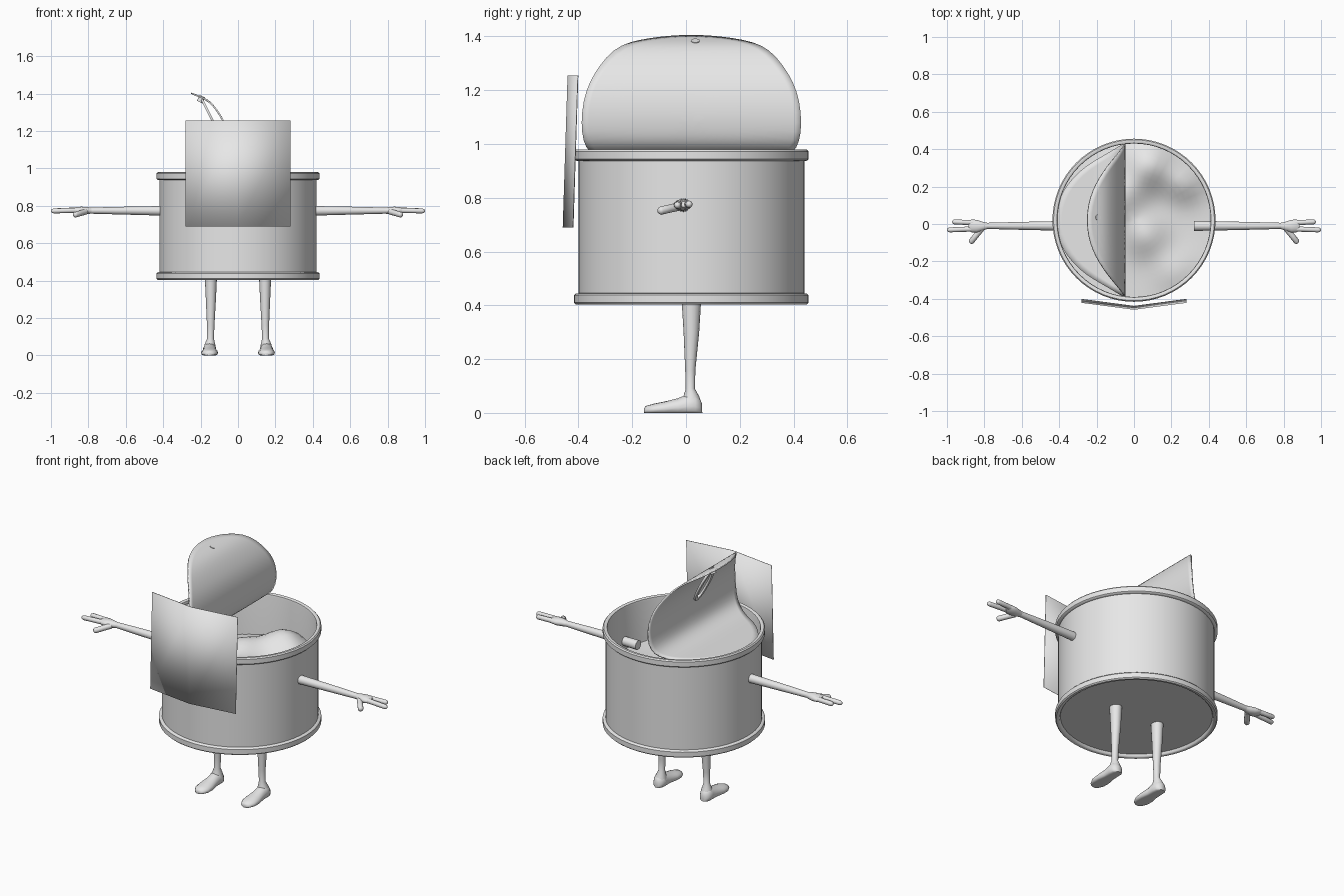
import bpy, bmesh, math
from mathutils import Vector

if "Cube" in bpy.data.objects:
    bpy.data.objects.remove(bpy.data.objects["Cube"])

GREY = bpy.data.materials.new("plain_grey")
GREY.diffuse_color = (0.8, 0.8, 0.8, 1)
GREY.use_nodes = True
GREY.node_tree.nodes["Principled BSDF"].inputs["Base Color"].default_value = GREY.diffuse_color
CY = 0.02  # y of the can's axis


def finish(name, bm, angle=40):
    bmesh.ops.remove_doubles(bm, verts=bm.verts, dist=1e-5)
    bmesh.ops.recalc_face_normals(bm, faces=bm.faces)
    me = bpy.data.meshes.new(name)
    bm.to_mesh(me)
    bm.free()
    me.materials.append(GREY)
    ob = bpy.data.objects.new(name, me)
    bpy.context.collection.objects.link(ob)
    bpy.ops.object.select_all(action='DESELECT')
    ob.select_set(True)
    bpy.context.view_layer.objects.active = ob
    bpy.ops.object.shade_smooth_by_angle(angle=math.radians(angle))
    return ob


def lathe(name, profile, n=64):
    bm = bmesh.new()
    vs = [bm.verts.new((r, CY, z)) for r, z in profile]
    es = [bm.edges.new(p) for p in zip(vs, vs[1:])]
    bmesh.ops.spin(bm, geom=vs + es, cent=(0, CY, 0), axis=(0, 0, 1),
                   angle=2 * math.pi, steps=n)
    return finish(name, bm)


def loft(name, stations, n=16, floor=None, angle=60):
    """Closed skin over ellipses; station = (centre, half width, half height)."""
    bm = bmesh.new()
    d = (Vector(stations[-1][0]) - Vector(stations[0][0])).normalized()
    up = Vector((0, 1, 0)) if abs(d.z) > 0.8 else Vector((0, 0, 1))
    side = d.cross(up).normalized()
    up = side.cross(d)
    rings = []
    for c, a, b in stations:
        ring = []
        for i in range(n):
            t = 2 * math.pi * i / n
            p = Vector(c) + side * a * math.cos(t) + up * b * math.sin(t)
            if floor is not None:
                p.z = max(p.z, floor)
            ring.append(bm.verts.new(p))
        rings.append(ring)
    for r, q in zip(rings, rings[1:]):
        for i in range(n):
            bm.faces.new((r[i], r[(i + 1) % n], q[(i + 1) % n], q[i]))
    bm.faces.new(rings[0])
    bm.faces.new(rings[-1])
    return finish(name, bm, angle)


def disc_mesh(radius, rings, n, place):
    """Round sheet whose flat points (x, y) are moved by place."""
    bm = bmesh.new()
    mid = bm.verts.new(place(0, 0))
    prev = None
    for k in range(1, rings + 1):
        r = radius * k / rings
        cur = [bm.verts.new(place(r * math.cos(2 * math.pi * i / n),
                                  r * math.sin(2 * math.pi * i / n))) for i in range(n)]
        for i in range(n):
            j = (i + 1) % n
            bm.faces.new((mid, cur[i], cur[j]) if prev is None
                         else (prev[i], cur[i], cur[j], prev[j]))
        prev = cur
    return bm


# Can with rolled rims and a recessed base
lathe("can", [(0, 0.42), (0.408, 0.42), (0.412, 0.408), (0.418, 0.404), (0.43, 0.404),
              (0.436, 0.41), (0.436, 0.438), (0.43, 0.444), (0.42, 0.445),
              (0.42, 0.937), (0.43, 0.938), (0.436, 0.944), (0.436, 0.972), (0.43, 0.979),
              (0.42, 0.98), (0.412, 0.976), (0.41, 0.965), (0.41, 0.44), (0, 0.44)])

# Lumpy contents
LUMPS = [(0.08, 0.30, 0.12, 0.14), (-0.08, 0.12, 0.09, 0.13),
         (0.06, -0.08, 0.07, 0.12), (0.27, 0.2, 0.06, 0.1), (0.22, -0.27, 0.04, 0.12)]


def lumpy(x, y):
    z = 0.725 + sum(h * math.exp(-((x - a) ** 2 + (y - b) ** 2) / (w * w))
                    for a, b, h, w in LUMPS)
    return (x, y + CY, z)


finish("contents", disc_mesh(0.411, 14, 48, lumpy), 80)

# Lid: a disc curled along a side profile
CURL = [Vector(p) for p in [(-0.42, 0.957), (-0.28, 0.957), (-0.15, 0.962), (-0.078, 1.0),
                            (-0.052, 1.08), (-0.056, 1.18), (-0.088, 1.27),
                            (-0.155, 1.357), (-0.25, 1.402)]]


def curl(s):
    """Smooth point on the profile for s from -1 to 1."""
    u = min(max((s + 1) * 4, 0), 7.9999)
    i, t = int(u), u - int(u)
    if s >= 1:
        return CURL[-1]
    p1, p2 = CURL[i], CURL[i + 1]
    p0 = CURL[i - 1] if i else 2 * p1 - p2
    p3 = CURL[i + 2] if i < 7 else 2 * p2 - p1
    return 0.5 * (2 * p1 + (p2 - p0) * t + (2 * p0 - 5 * p1 + 4 * p2 - p3) * t * t
                  + (3 * p1 - p0 - 3 * p2 + p3) * t ** 3)


def on_curl(x, y):
    p = curl(x / 0.408)
    return (p.x, y + CY, p.y)


lid = finish("lid", disc_mesh(0.408, 16, 64, on_curl), 60)
solid = lid.modifiers.new("thickness", 'SOLIDIFY')
solid.thickness = 0.008
solid.offset = 0

# Pull ring: oval band on the hollow side of the lid
bm = bmesh.new()
top, low = Vector((-0.195, 0.035, 1.372)), Vector((-0.09, 0.035, 1.165))
along = (low - top).normalized()
wide = Vector((0, 1, 0))
out = along.cross(wide).normalized()
centre, half = (top + low) / 2, (low - top).length / 2
N = 24
loops = []
for da, db, h in ((0, 0, -1), (0, 0, 1), (0.022, 0.02, 1), (0.022, 0.02, -1)):
    loops.append([bm.verts.new(centre + along * (half - da) * math.cos(2 * math.pi * i / N)
                               + wide * (0.05 - db) * math.sin(2 * math.pi * i / N)
                               + out * 0.006 * h) for i in range(N)])
for k in range(4):
    a, b = loops[k], loops[(k + 1) % 4]
    for i in range(N):
        bm.faces.new((a[i], a[(i + 1) % N], b[(i + 1) % N], b[i]))
finish("pull_ring", bm)

# Rivet joining ring and lid
loft("rivet", [((-0.205, 0.035, 1.355), 0.016, 0.016), ((-0.19, 0.035, 1.385), 0.016, 0.016)])

# Front sign: thin sheet with a shallow central fold, leaning back
bm = bmesh.new()
cols = [[bm.verts.new((x, y + dy, z)) for z, dy in ((0.69, 0.0), (1.255, 0.018))]
        for x, y in ((-0.28, -0.42), (0, -0.457), (0.28, -0.42))]
for a, b in zip(cols, cols[1:]):
    bm.faces.new((a[0], b[0], b[1], a[1]))
sign = finish("front_sign", bm)
solid = sign.modifiers.new("thickness", 'SOLIDIFY')
solid.thickness = 0.003
solid.offset = 0

for s, tag in ((1, "right"), (-1, "left")):
    # Arm, palm, fingers and thumb
    loft(tag + "_arm", [((s * 0.32, -0.01, 0.772), 0.027, 0.027),
                        ((s * 0.43, -0.01, 0.773), 0.025, 0.025),
                        ((s * 0.65, -0.01, 0.774), 0.02, 0.02),
                        ((s * 0.80, -0.01, 0.774), 0.016, 0.016)])
    loft(tag + "_palm", [((s * 0.78, -0.01, 0.774), 0.015, 0.015),
                         ((s * 0.81, -0.012, 0.774), 0.024, 0.02),
                         ((s * 0.84, -0.012, 0.774), 0.034, 0.021),
                         ((s * 0.87, -0.010, 0.775), 0.034, 0.017),
                         ((s * 0.885, -0.008, 0.776), 0.024, 0.01)])
    for part, a, b, r in (("_back_finger", (0.85, 0.006, 0.776), (0.972, 0.012, 0.776), 0.014),
                          ("_front_finger", (0.85, -0.026, 0.776), (1.0, -0.032, 0.772), 0.014),
                          ("_thumb", (0.815, -0.025, 0.768), (0.876, -0.102, 0.75), 0.016)):
        a, b = Vector((a[0] * s, *a[1:])), Vector((b[0] * s, *b[1:]))
        loft(tag + part, [(a.lerp(b, t), r * k, r * k) for t, k in
                          ((0, 1), (0.5, 0.95), (0.9, 0.95), (0.97, 0.7), (1, 0.3))], 12)

    # Leg and foot
    loft(tag + "_leg", [((s * 0.145, 0.02, 0.43), 0.033, 0.037),
                        ((s * 0.145, 0.02, 0.30), 0.027, 0.029),
                        ((s * 0.146, 0.016, 0.16), 0.02, 0.019),
                        ((s * 0.147, 0.016, 0.09), 0.018, 0.017),
                        ((s * 0.15, 0.02, 0.06), 0.028, 0.03),
                        ((s * 0.15, 0.02, 0.03), 0.034, 0.036)])
    loft(tag + "_foot", [((s * 0.152, y, h * 0.35), w, h * 0.65) for y, w, h in
                         ((-0.156, 0.012, 0.018), (-0.148, 0.028, 0.026), (-0.12, 0.043, 0.034),
                          (-0.08, 0.045, 0.042), (-0.03, 0.036, 0.054), (0.01, 0.036, 0.07),
                          (0.035, 0.035, 0.07), (0.052, 0.025, 0.055), (0.06, 0.01, 0.035))],
         floor=0.0, angle=50)
